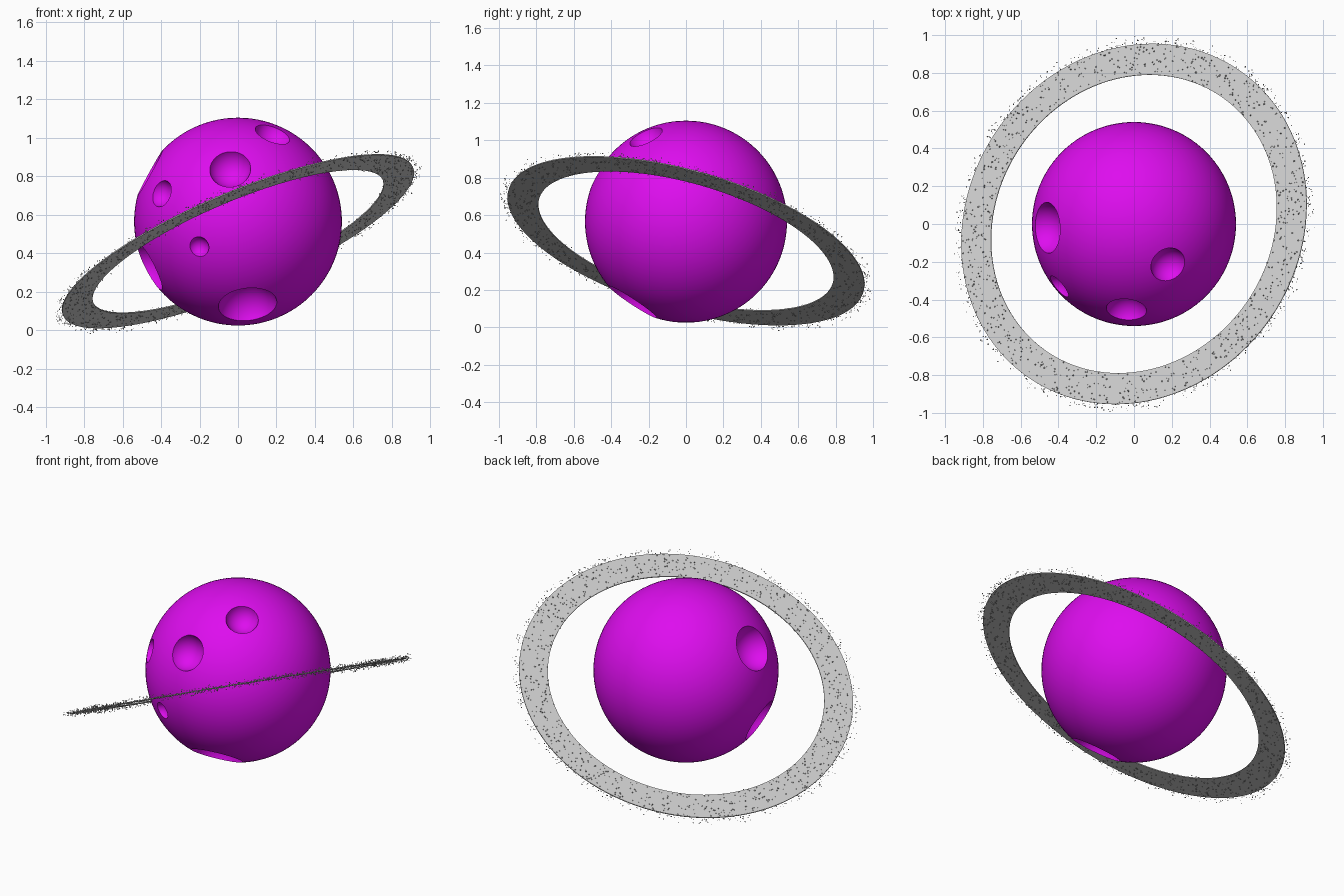
import bpy, bmesh, math, random
from mathutils import Matrix, Vector

if "Cube" in bpy.data.objects:
    bpy.data.objects.remove(bpy.data.objects["Cube"])

random.seed(4)
CENTRE = Vector((0, 0, 0.565))
RADIUS = 0.54


def make_object(name, bm, mat=None):
    mesh = bpy.data.meshes.new(name)
    bm.to_mesh(mesh)
    bm.free()
    ob = bpy.data.objects.new(name, mesh)
    bpy.context.collection.objects.link(ob)
    if mat:
        mesh.materials.append(mat)
    return ob


def activate(ob):
    bpy.ops.object.select_all(action='DESELECT')
    ob.select_set(True)
    bpy.context.view_layer.objects.active = ob


purple = bpy.data.materials.new("purple")
purple.diffuse_color = (0.73, 0.004, 0.86, 1)
purple.use_nodes = True
purple.node_tree.nodes["Principled BSDF"].inputs["Base Color"].default_value = purple.diffuse_color

# planet ball
bm = bmesh.new()
bmesh.ops.create_uvsphere(bm, u_segments=96, v_segments=48, radius=RADIUS,
                          matrix=Matrix.Translation(CENTRE))
planet = make_object("planet", bm, purple)

# craters: direction from the planet centre, rim radius
craters = [
    ((-0.04, -0.45, 0.27), 0.107),
    ((0.18, -0.215, 0.455), 0.095),
    ((-0.395, -0.33, 0.145), 0.071),
    ((-0.20, -0.48, -0.13), 0.053),
    ((0.05, -0.284, -0.43), 0.153),
    ((-0.46, -0.02, 0.255), 0.135),
    ((-0.46, -0.09, -0.235), 0.135),
]
bm = bmesh.new()
for direction, rim in craters:
    lift = 0.3 * rim
    plane = math.sqrt(RADIUS ** 2 - rim ** 2)
    pos = CENTRE + Vector(direction).normalized() * (plane + lift)
    bmesh.ops.create_uvsphere(bm, u_segments=48, v_segments=24,
                              radius=math.hypot(rim, lift),
                              matrix=Matrix.Translation(pos))
cutter = make_object("crater_cutter", bm, purple)
cutter.hide_render = True

activate(planet)
cut = planet.modifiers.new("craters", 'BOOLEAN')
cut.operation = 'DIFFERENCE'
cut.solver = 'EXACT'
cut.object = cutter
bpy.ops.object.modifier_apply(modifier=cut.name)
bpy.data.objects.remove(cutter)
bpy.ops.object.shade_smooth_by_angle(angle=math.radians(30))

# tilted frame shared by the ring and its dust
normal = Vector((-0.377, 0.256, 0.889)).normalized()
tilt = Matrix.Translation((0, 0, 0.463)) @ normal.to_track_quat('Z', 'Y').to_matrix().to_4x4()

# thin flat ring: a rectangular section swept around
N, H = 128, 0.003
section = [(0.817, -H), (0.987, -H), (0.987, H), (0.817, H)]
bm = bmesh.new()
loops = []
for i in range(N):
    a = math.tau * i / N
    loops.append([bm.verts.new((r * math.cos(a), r * math.sin(a), z)) for r, z in section])
for i in range(N):
    p, q = loops[i], loops[(i + 1) % N]
    for k in range(4):
        m = (k + 1) % 4
        bm.faces.new((p[k], q[k], q[m], p[m]))
bmesh.ops.recalc_face_normals(bm, faces=bm.faces)
ring = make_object("ring", bm)
ring.matrix_world = tilt
activate(ring)
bpy.ops.object.shade_smooth_by_angle(angle=math.radians(30))

# dust: tiny octahedral grains scattered over the ring
bm = bmesh.new()
corners = [(1, 0, 0), (0, 1, 0), (-1, 0, 0), (0, -1, 0), (0, 0, 1), (0, 0, -1)]
for _ in range(2500):
    a = random.uniform(0, math.tau)
    r = random.uniform(0.82, 1.015)
    if random.random() < 0.08:
        r = random.uniform(0.99, 1.035)
    h = max(-0.022, min(0.022, random.gauss(0, 0.010)))
    s = random.uniform(0.002, 0.005)
    c = Vector((r * math.cos(a), r * math.sin(a), h))
    v = [bm.verts.new(c + s * Vector(k)) for k in corners]
    for i in range(4):
        j = (i + 1) % 4
        bm.faces.new((v[i], v[j], v[4]))
        bm.faces.new((v[j], v[i], v[5]))
dust = make_object("ring_dust", bm)
dust.matrix_world = tilt
